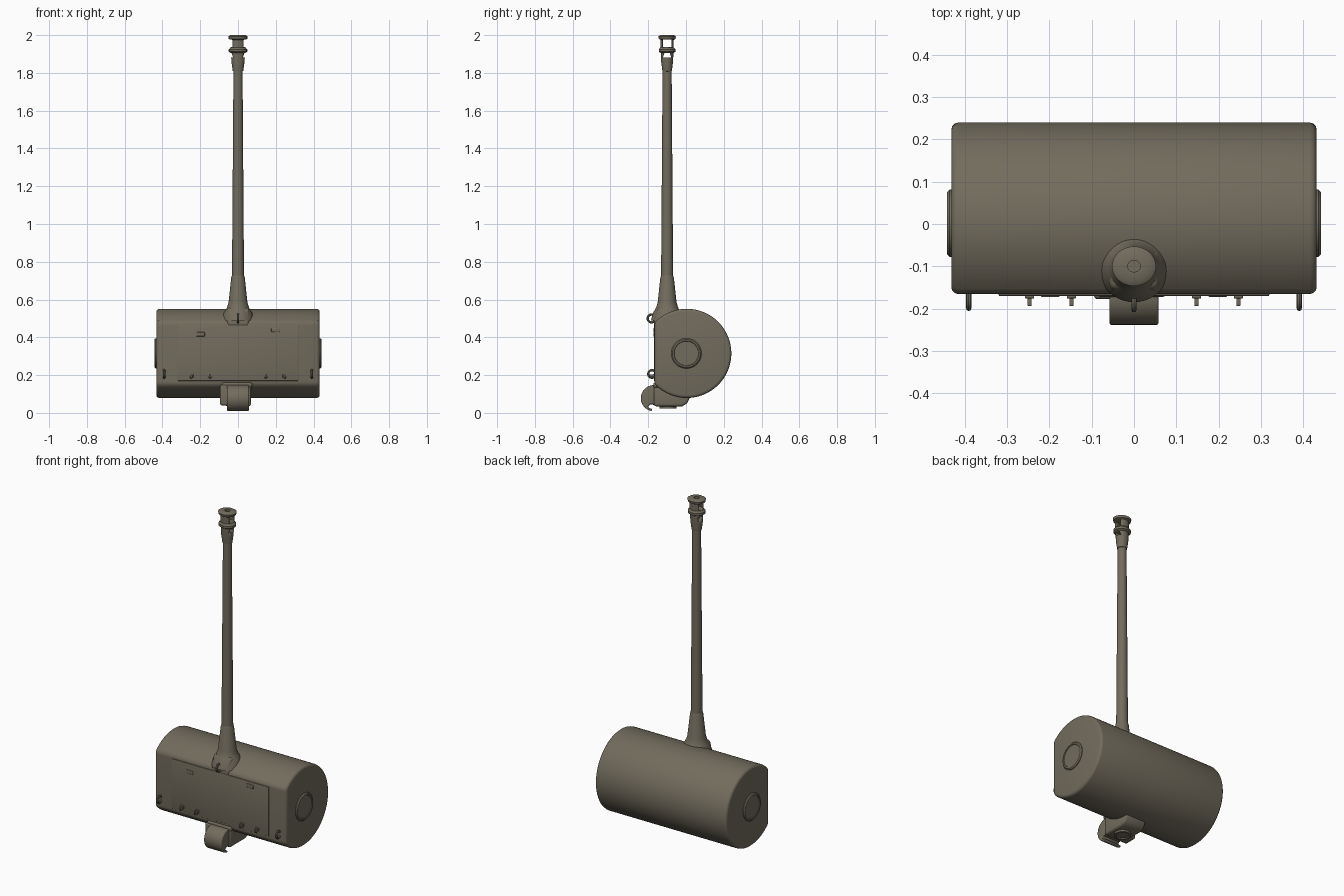
import bpy, bmesh, math
from mathutils import Matrix, Vector

if "Cube" in bpy.data.objects:
    bpy.data.objects.remove(bpy.data.objects["Cube"])

paint = bpy.data.materials.new("olive_brown_paint")
paint.use_nodes = True
color = (0.17, 0.15, 0.11, 1)
paint.diffuse_color = color
shader = paint.node_tree.nodes["Principled BSDF"]
shader.inputs["Base Color"].default_value = color
shader.inputs["Roughness"].default_value = 0.7


def activate(ob):
    bpy.ops.object.select_all(action="DESELECT")
    ob.select_set(True)
    bpy.context.view_layer.objects.active = ob


def finish(name, bm, bevel=0, segments=3, angle=35):
    bmesh.ops.recalc_face_normals(bm, faces=bm.faces)
    mesh = bpy.data.meshes.new(name)
    bm.to_mesh(mesh)
    bm.free()
    mesh.materials.append(paint)
    ob = bpy.data.objects.new(name, mesh)
    bpy.context.collection.objects.link(ob)
    activate(ob)
    if bevel:
        mod = ob.modifiers.new("Rounded edges", "BEVEL")
        mod.width, mod.segments = bevel, segments
        mod.limit_method, mod.angle_limit = "ANGLE", math.radians(angle)
        bpy.ops.object.modifier_apply(modifier=mod.name)
    bpy.ops.object.shade_smooth_by_angle(angle=math.radians(35))
    return ob


def box(name, low, high, bevel=0):
    low, high = Vector(low), Vector(high)
    bm = bmesh.new()
    bmesh.ops.create_cube(bm, size=1)
    bmesh.ops.scale(bm, vec=high - low, verts=bm.verts)
    bmesh.ops.translate(bm, vec=(low + high) / 2, verts=bm.verts)
    return finish(name, bm, bevel)


def prism(name, outline, x0, x1, bevel=0, angle=35):
    """Extrude a (y, z) outline along x."""
    bm = bmesh.new()
    face = bm.faces.new([bm.verts.new((x0, y, z)) for y, z in outline])
    out = bmesh.ops.extrude_face_region(bm, geom=[face])["geom"]
    moved = [v for v in out if isinstance(v, bmesh.types.BMVert)]
    bmesh.ops.translate(bm, vec=(x1 - x0, 0, 0), verts=moved)
    return finish(name, bm, bevel, angle=angle)


def lathe(name, profile, place, steps=40, squash=1):
    """Spin an (r, height) profile about z, then place it."""
    bm = bmesh.new()
    verts = [bm.verts.new((r, 0, h)) for r, h in profile]
    edges = [bm.edges.new(pair) for pair in zip(verts, verts[1:])]
    bmesh.ops.spin(bm, geom=verts + edges, cent=(0, 0, 0), axis=(0, 0, 1),
                   angle=math.tau, steps=steps)
    bmesh.ops.remove_doubles(bm, verts=bm.verts, dist=1e-5)
    bmesh.ops.scale(bm, vec=(1, squash, 1), verts=bm.verts)
    bmesh.ops.transform(bm, matrix=place, verts=bm.verts)
    return finish(name, bm)


def ring(name, center, radius, wire):
    """Lifting ring standing in the yz plane."""
    loop = [(radius + wire * math.cos(i * math.tau / 8), wire * math.sin(i * math.tau / 8))
            for i in range(9)]
    return lathe(name, loop, Matrix.Translation(center) @ Matrix.Rotation(math.pi / 2, 4, "Y"), 24)


def arc(cy, cz, r, start, end, n):
    return [(cy + r * math.cos(math.radians(start + (end - start) * i / n)),
             cz + r * math.sin(math.radians(start + (end - start) * i / n)))
            for i in range(n + 1)]


# Drum-shaped housing with a flat front
AXIS_Y, AXIS_Z, RADIUS, FRONT = 0.004, 0.315, 0.236, -0.166
cut = math.degrees(math.acos((FRONT - AXIS_Y) / RADIUS))
prism("drum_housing", arc(AXIS_Y, AXIS_Z, RADIUS, -cut, cut, 72), -0.432, 0.432, 0.018, 30)
box("front_panel", (-0.32, FRONT - 0.004, 0.17), (0.32, FRONT + 0.01, 0.465), 0.002)

# Trunnion caps on both ends
for side, label in ((1, "left"), (-1, "right")):
    place = Matrix.Translation((side * 0.425, 0.002, AXIS_Z)) @ Matrix.Rotation(side * math.pi / 2, 4, "Y")
    lathe(label + "_trunnion_cap",
          [(0.08, 0), (0.08, 0.011), (0.074, 0.017), (0.066, 0.017),
           (0.064, 0.014), (0, 0.014)], place, 48)

# Barrel with its flared collar
BARREL_Y = -0.1
at_barrel = Matrix.Translation((0, BARREL_Y, 0))
lathe("barrel_collar",
      [(0, 0.48), (0.085, 0.49), (0.075, 0.53), (0.062, 0.55), (0.056, 0.565),
       (0.05, 0.585), (0.036, 0.715), (0.031, 0.73), (0, 0.73)], at_barrel)
lathe("barrel", [(0, 0.7), (0.032, 0.7), (0.024, 1.82), (0, 1.82)], at_barrel)
prism("collar_mount", [(FRONT - 0.003, 0.45), (FRONT - 0.003, 0.49), (-0.152, 0.555),
                       (-0.07, 0.565), (-0.04, 0.5), (-0.06, 0.45)], -0.058, 0.058, 0.014)

# Muzzle brake with openings through both sides
brake = lathe("muzzle_brake",
              [(0, 1.8), (0.028, 1.81), (0.035, 1.86), (0.037, 1.905), (0.049, 1.912),
               (0.049, 1.925), (0.039, 1.935), (0.039, 1.975), (0.049, 1.98),
               (0.052, 1.993), (0.04, 2.0), (0.015, 2.0), (0.015, 1.988), (0, 1.988)],
              at_barrel, 40, 0.9)
for z0, z1, w0, w1 in ((1.938, 1.977, 0.023, 0.023), (1.882, 1.906, 0.022, 0.014)):
    cutter = prism("brake_cutter", [(BARREL_Y - w0, z0), (BARREL_Y + w0, z0),
                                    (BARREL_Y + w1, z1), (BARREL_Y - w1, z1)], -0.1, 0.1)
    activate(brake)
    mod = brake.modifiers.new("Opening", "BOOLEAN")
    mod.operation, mod.solver, mod.object = "DIFFERENCE", "EXACT", cutter
    bpy.ops.object.modifier_apply(modifier=mod.name)
    bpy.data.objects.remove(cutter)

# Sight under the front: carrier block, hood and side box
prism("sight_carrier", [(-0.17, 0.15), (-0.17, 0.035), (-0.02, 0.035), (0.005, 0.05),
                        (0.025, 0.09), (-0.08, 0.15)], -0.068, 0.068, 0.012)
hood = arc(-0.17, 0.078, 0.069, 90, 262, 20)
inner = arc(-0.17, 0.078, 0.057, 262, 235, 4)
prism("sight_hood", hood + inner + [(-0.19, 0.045), (-0.15, 0.045), (-0.15, 0.147)],
      -0.058, 0.058, 0.009, 50)
box("sight_side_box", (-0.095, -0.178, 0.04), (-0.05, -0.1, 0.148), 0.01)
box("sight_flange", (-0.085, -0.173, 0.135), (0.075, -0.14, 0.16), 0.008)
lathe("sight_bottom_plate", [(0.045, 0.04), (0.045, 0.024), (0.037, 0.022), (0.034, 0.028), (0, 0.028)],
      Matrix.Translation((0, -0.095, 0)), 32)

# Lifting rings and small lugs on the front
ring("top_lifting_ring", (0, -0.182, 0.5), 0.021, 0.006)
for side, label in ((1, "left"), (-1, "right")):
    ring(label + "_lifting_ring", (side * 0.391, -0.18, 0.206), 0.02, 0.006)
    for place, x in (("outer", 0.247), ("inner", 0.148)):
        box(label + "_" + place + "_lug", (side * x - 0.005, -0.194, 0.183),
            (side * x + 0.005, FRONT, 0.203), 0.002)
        box(label + "_" + place + "_lug_base", (side * x - 0.011, -0.176, 0.188),
            (side * x + 0.011, FRONT, 0.207), 0.002)
    z = 0.438 if side > 0 else 0.415
    box(label + "_bracket", (side * 0.198 - 0.022, -0.173, z - 0.01),
        (side * 0.198 + 0.022, FRONT, z + 0.012), 0.003)
